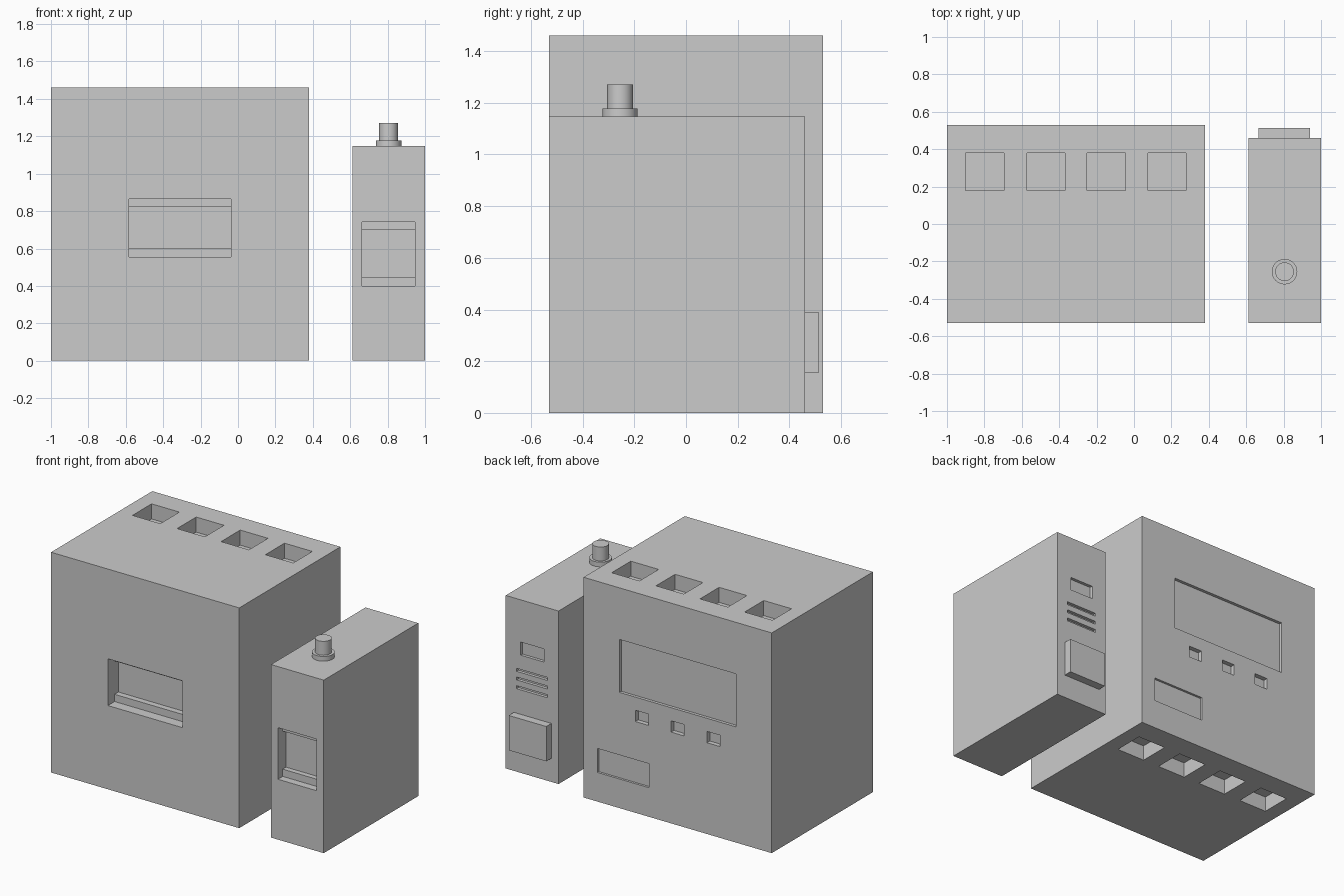
import bpy

if "Cube" in bpy.data.objects:
    bpy.data.objects.remove(bpy.data.objects["Cube"])


def box(name, x, y, z):
    """Box from (min, max) ranges."""
    bpy.ops.mesh.primitive_cube_add(size=1)
    ob = bpy.context.object
    ob.name = name
    r = (x, y, z)
    ob.location = [(a + b) / 2 for a, b in r]
    ob.scale = [b - a for a, b in r]
    bpy.ops.object.transform_apply(location=True, rotation=False, scale=True)
    return ob


def carve(body, x, y, z):
    """Cut a box-shaped recess into the body."""
    cutter = box("cutter", x, y, z)
    cutter.hide_render = True
    mod = body.modifiers.new("recess", 'BOOLEAN')
    mod.operation = 'DIFFERENCE'
    mod.solver = 'EXACT'
    mod.object = cutter
    bpy.context.view_layer.objects.active = body
    bpy.ops.object.modifier_apply(modifier=mod.name)
    bpy.data.objects.remove(cutter, do_unlink=True)


def disc(name, radius, z0, z1):
    bpy.ops.mesh.primitive_cylinder_add(vertices=32, radius=radius, depth=z1 - z0,
                                        location=(0.805, -0.255, (z0 + z1) / 2))
    ob = bpy.context.object
    ob.name = name
    bpy.ops.object.shade_smooth_by_angle()
    return ob


FRONT, BACK = -0.53, 0.53
OUT = 0.1  # how far cutters reach outside the surface

# Large housing
main = box("main_housing", (-1, 0.38), (FRONT, BACK), (0, 1.46))

# Wells along the back of the top and the bottom
for x in (-0.9, -0.573, -0.25, 0.075):
    for z in ((1.36, 1.46 + OUT), (-OUT, 0.1)):
        carve(main, (x, x + 0.204), (0.18, 0.38), z)

# Stepped rail slot in the front
carve(main, (-0.583, -0.037), (FRONT - OUT, FRONT + 0.07), (0.555, 0.865))
carve(main, (-0.583, -0.037), (FRONT - OUT, FRONT + 0.11), (0.603, 0.823))

# Display window, label and button recesses in the back
carve(main, (-0.737, 0.117), (BACK - 0.02, BACK + OUT), (0.767, 1.118))
carve(main, (-0.098, 0.278), (BACK - 0.015, BACK + OUT), (0.193, 0.352))
for x in (-0.62, -0.357, -0.095):
    carve(main, (x, x + 0.095), (BACK - 0.03, BACK + OUT), (0.605, 0.68))

# Small housing
SIDE_BACK = 0.46
side = box("side_housing", (0.613, 1.0), (FRONT, SIDE_BACK), (0, 1.147))

# Stepped rail slot in the front
carve(side, (0.664, 0.947), (FRONT - OUT, FRONT + 0.05), (0.4, 0.742))
carve(side, (0.664, 0.947), (FRONT - OUT, FRONT + 0.085), (0.448, 0.7))

# Indicator window and vent slits in the back
carve(side, (0.72, 0.89), (SIDE_BACK - 0.02, SIDE_BACK + OUT), (0.78, 0.867))
for z in (0.55, 0.608, 0.665):
    carve(side, (0.693, 0.92), (SIDE_BACK - 0.02, SIDE_BACK + OUT), (z, z + 0.02))

# Raised connector block and antenna socket
box("connector_block", (0.665, 0.94), (SIDE_BACK, 0.514), (0.157, 0.388))
disc("socket_collar", 0.068, 1.147, 1.178)
disc("socket_post", 0.05, 1.178, 1.27)
